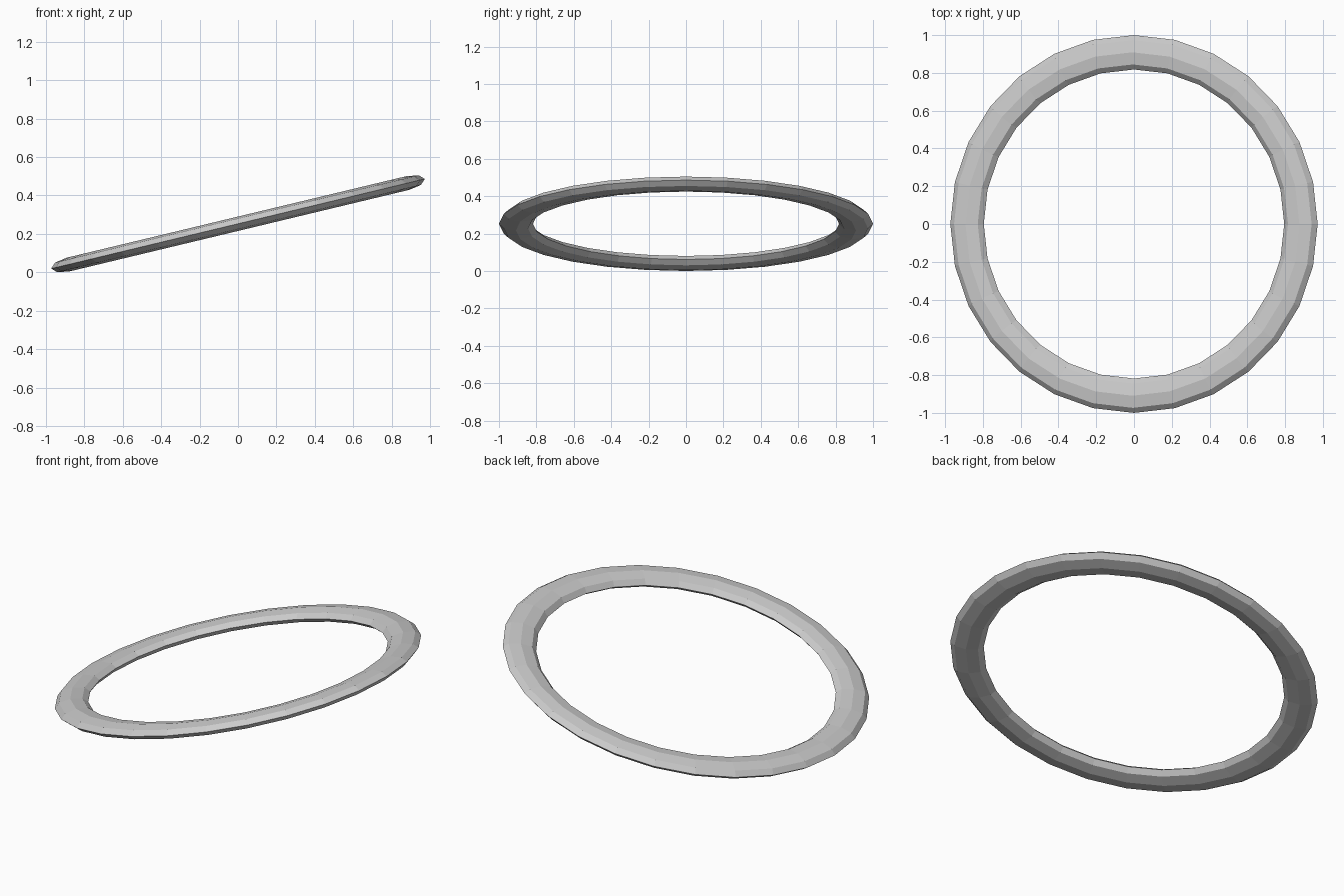
import bpy
from math import radians

if "Cube" in bpy.data.objects:
    bpy.data.objects.remove(bpy.data.objects["Cube"])

# Flattened low-poly ring, tilted up towards +x
bpy.ops.mesh.primitive_torus_add(major_segments=28, minor_segments=8,
                                 major_radius=0.909, minor_radius=0.091)
ring = bpy.context.object
ring.name = "tilted_ring"
ring.scale = (1, 1, 0.4)
ring.rotation_euler = (0, radians(-13.5), 0)
bpy.ops.object.transform_apply(location=False, rotation=True, scale=True)
bpy.ops.object.shade_flat()

# Rest the low side on the ground
low = min(v.co.z for v in ring.data.vertices)
for v in ring.data.vertices:
    v.co.z -= low
